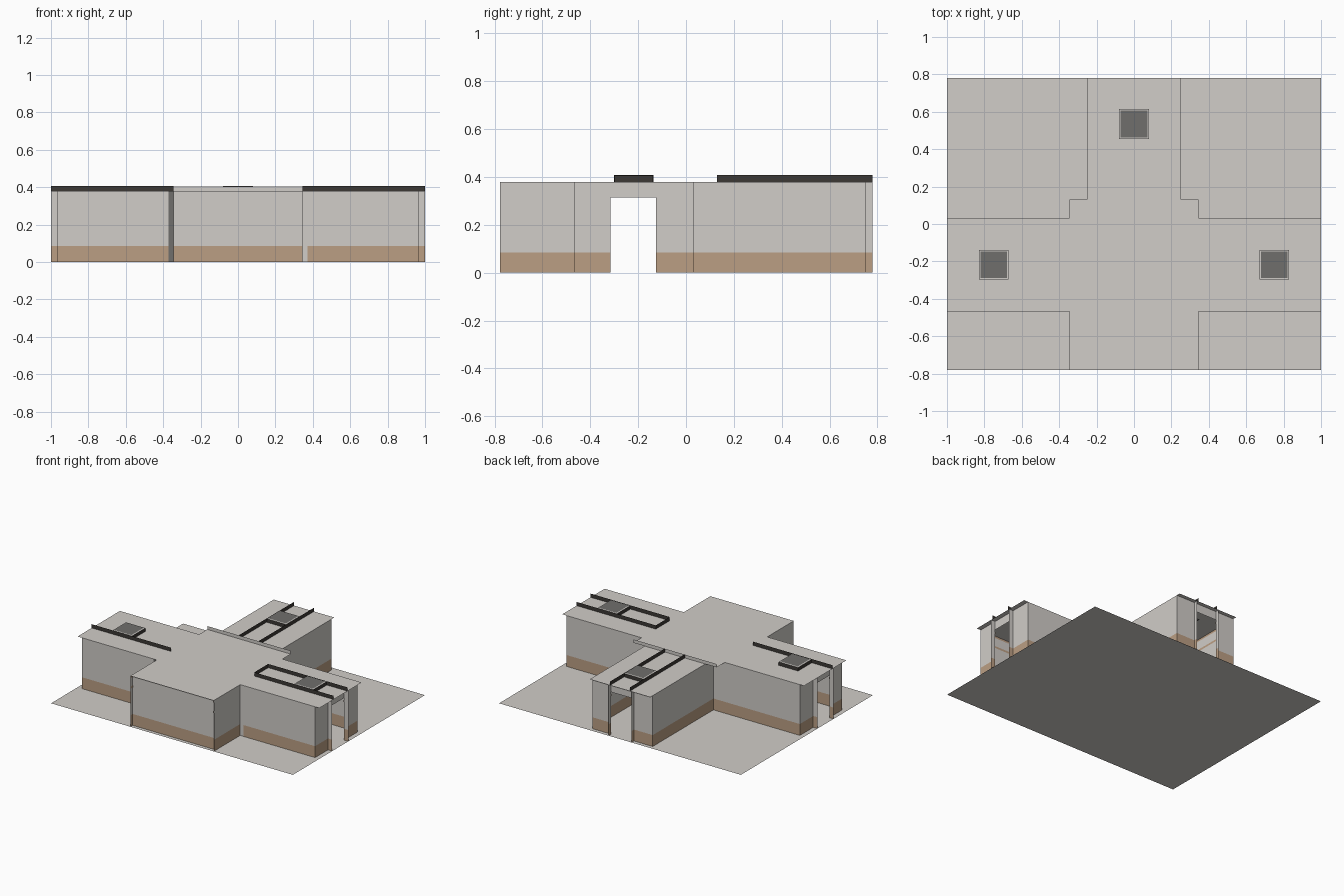
import bpy
from mathutils import Vector

if "Cube" in bpy.data.objects:
    bpy.data.objects.remove(bpy.data.objects["Cube"])


def mat(name, c):
    m = bpy.data.materials.new(name)
    m.diffuse_color = (*c, 1)
    m.use_nodes = True
    m.node_tree.nodes["Principled BSDF"].inputs["Base Color"].default_value = m.diffuse_color
    return m


GREY = mat("concrete grey", (0.635, 0.61, 0.58))
BROWN = mat("brown paint", (0.50, 0.345, 0.23))
BLACK = mat("dark metal", (0.045, 0.040, 0.035))
VENT = mat("vent grey", (0.16, 0.158, 0.15))


def make(name, verts, faces, m):
    me = bpy.data.meshes.new(name)
    me.from_pydata(verts, [], faces)
    me.materials.append(m)
    ob = bpy.data.objects.new(name, me)
    bpy.context.collection.objects.link(ob)
    return ob


def slab(name, outline, z, m):
    return make(name, [(x, y, z) for x, y in outline], [list(range(len(outline)))], m)


def square(name, x, y, r, z, m):
    return slab(name, [(x - r, y - r), (x + r, y - r), (x + r, y + r), (x - r, y + r)], z, m)


def strip(name, path, z0, z1, m):
    n = len(path)
    verts = [(x, y, z) for z in (z0, z1) for x, y in path]
    return make(name, verts, [(i, i + 1, n + i + 1, n + i) for i in range(n - 1)], m)


TOP, SKIRT, HEAD, RAIL = 0.38, 0.085, 0.315, 0.408
R, C, G = 0.345, 0.965, 0.372         # room half width, corridor wall end and start
YA, YB, YR, YE = -0.467, 0.033, 0.13, 0.75
DA, DB, DX = -0.315, -0.125, 0.095    # door edges


def painted(name, path):
    # grey wall over a brown skirting
    strip(name + "_skirting", path, 0, SKIRT, BROWN)
    strip(name, path, SKIRT, TOP, GREY)


def wall(name, path, side=1):
    # painted wall with thin brown trim lines on the inside
    painted(name, path)
    pts = [Vector(p) for p in path]
    off = []
    for i, p in enumerate(pts):
        n = Vector((0, 0))
        for a, b in ((i - 1, i), (i, i + 1)):
            if a >= 0 and b < len(pts):
                d = (pts[b] - pts[a]).normalized()
                n += Vector((-d.y, d.x)) * side
        n = Vector([max(-1, min(1, round(c, 3))) for c in n])
        off.append(p + n * 0.003)
    strip(name + "_rail", off, 0.285, 0.30, BROWN)
    strip(name + "_cornice", off, 0.363, 0.378, BROWN)


# floor and roof
slab("floor", [(-1, -0.78), (1, -0.78), (1, 0.78), (-1, 0.78)], 0, GREY)
half = [(R, -0.78), (R, YA), (1, YA), (1, YB), (R, YB), (R, YR), (0.25, YR), (0.25, 0.78)]
slab("roof", half + [(-x, y) for x, y in reversed(half)], TOP, GREY)

# room front wall, set back slightly between the side walls
wall("front_wall", [(-R, -0.752), (R, -0.752)])

for s, side in ((1, "right"), (-1, "left")):
    wall(side + "_room_wall", [(s * R, -0.778), (s * R, YA)], s)
    wall(side + "_corridor_front_wall", [(s * G, YA), (s * C, YA), (s * C, DA)], s)
    # narrow filler at the corridor joint
    strip(side + "_joint", [(s * R, YA), (s * G, YA)], 0, TOP, GREY if s > 0 else VENT)
    wall(side + "_back_wall", [(s * C, DB), (s * C, YB), (s * 0.25, YB),
                               (s * 0.25, YE), (s * DX, YE)], s)
    # doorways: lintel and projecting jambs
    strip(side + "_lintel", [(s * C, DA), (s * C, DB)], HEAD, TOP, GREY)
    for y in (DA, DB):
        painted(side + "_jamb", [(s * C, y), (s, y)])
    painted("back_jamb", [(s * DX, YE), (s * DX, 0.78)])
    # thin roof rails along the corridors
    strip(side + "_front_roof_rail", [(s * R, -0.30), (s, -0.30)], TOP, RAIL, BLACK)
    strip("back_roof_rail", [(s * 0.082, YR), (s * 0.082, 0.78)], TOP, RAIL, BLACK)

strip("right_back_roof_rail", [(R, -0.136), (1, -0.136)], TOP, RAIL, BLACK)
strip("right_rail_end", [(R, -0.30), (R, -0.136)], TOP, RAIL, BLACK)
strip("back_lintel", [(-DX, YE), (DX, YE)], HEAD, TOP, GREY)

# raised fascia at the back of the room roof
strip("roof_fascia", [(-R, YR), (R, YR)], TOP, 0.405, GREY)

# roof vents: dark sides, grey rim, darker grille
for x, y in ((-0.75, -0.218), (0.75, -0.218), (0, 0.535)):
    r = 0.08
    strip("vent_sides", [(x - r, y - r), (x + r, y - r), (x + r, y + r), (x - r, y + r),
                         (x - r, y - r)], TOP, 0.406, BLACK)
    square("vent_rim", x, y, r, 0.406, GREY)
    square("vent_grille", x, y, 0.072, 0.409, VENT)
    square("ceiling_grille", x, y, 0.072, 0.372, VENT)
